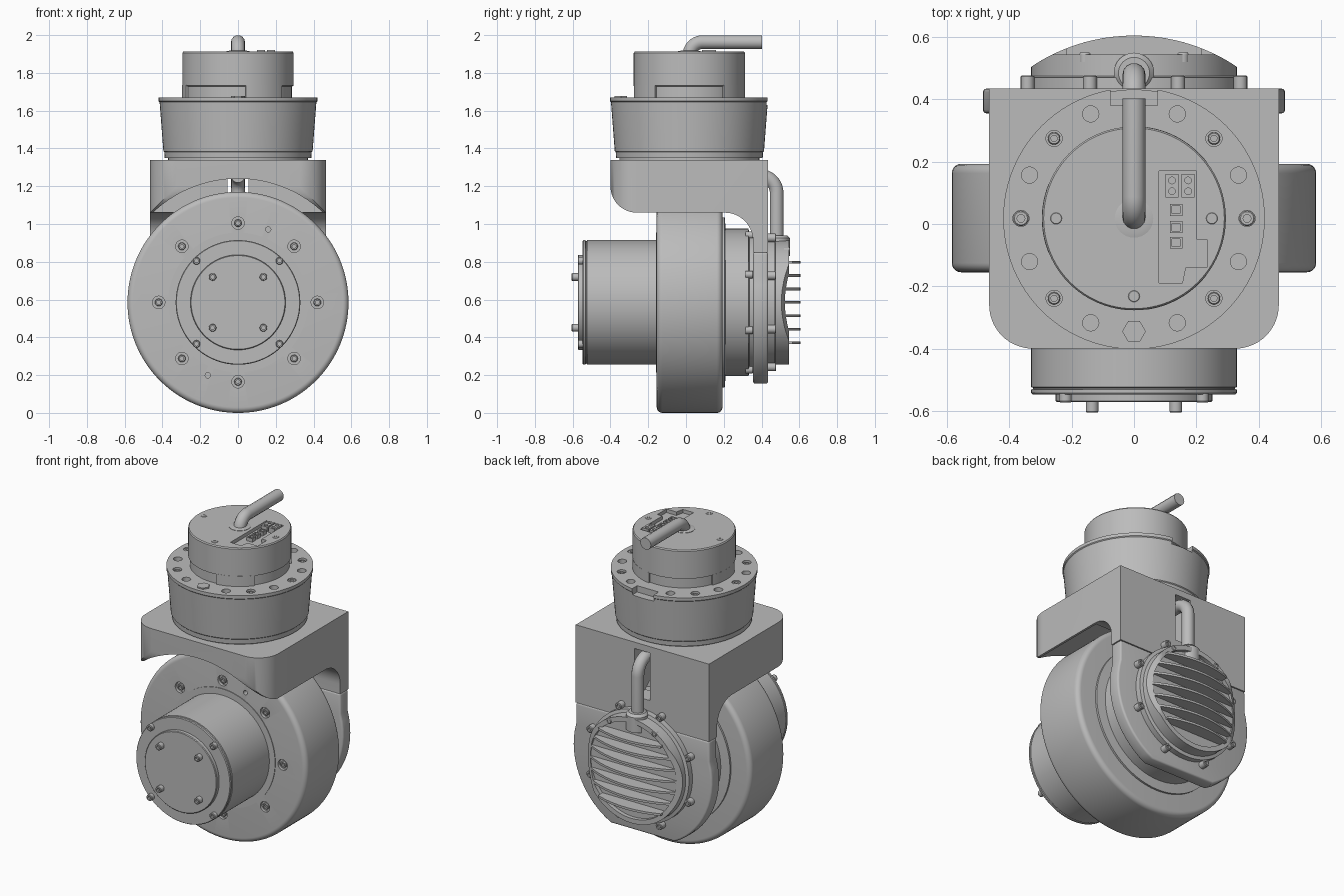
import bpy, bmesh
from math import sin, cos, radians, sqrt, pi
from mathutils import Vector, Matrix

if "Cube" in bpy.data.objects:
    bpy.data.objects.remove(bpy.data.objects["Cube"])

metal = bpy.data.materials.new("brushed grey")
metal.use_nodes = True
metal.diffuse_color = (0.5, 0.5, 0.5, 1)
metal.node_tree.nodes["Principled BSDF"].inputs["Base Color"].default_value = (0.5, 0.5, 0.5, 1)

AXLE = 0.585      # height of the wheel axis
TURRET = 0.018    # y of the turret axis


# --- helpers ---
def finish(name, bm):
    bmesh.ops.remove_doubles(bm, verts=bm.verts, dist=1e-5)
    bmesh.ops.recalc_face_normals(bm, faces=bm.faces)
    mesh = bpy.data.meshes.new(name)
    bm.to_mesh(mesh)
    bm.free()
    mesh.materials.append(metal)
    ob = bpy.data.objects.new(name, mesh)
    bpy.context.collection.objects.link(ob)
    return ob


def lathe(name, profile, spots=((0, 0, 0),), axis="z", steps=96):
    """Revolve (radius, height) points and repeat the solid at each spot."""
    bm = bmesh.new()
    for spot in spots:
        vs = [bm.verts.new((r, 0, h)) for r, h in profile]
        es = [bm.edges.new(pair) for pair in zip(vs, vs[1:])]
        made = bmesh.ops.spin(bm, geom=vs + es, cent=(0, 0, 0), axis=(0, 0, 1),
                              angle=2 * pi, steps=steps, use_merge=True)
        done = set(vs)
        for v in bm.verts:
            if not v.tag:
                done.add(v)
        for v in done:
            x, y, z = v.co
            v.co = Vector((x, z, y) if axis == "y" else (x, y, z)) + Vector(spot)
            v.tag = True
    return finish(name, bm)


def disc(name, r, a, b, spots, axis, steps=96, edge=0.0):
    """Solid cylinder from a to b with an optional chamfer on both rims."""
    prof = [(0, a), (r - edge, a), (r, a + edge), (r, b - edge), (r - edge, b), (0, b)]
    if not edge:
        prof = [(0, a), (r, a), (r, b), (0, b)]
    return lathe(name, prof, spots, axis, steps)


def prism(name, outline, a, b, axis):
    """Extrude a 2D outline along x (y,z), y (x,z) or z (x,y)."""
    put = {"x": lambda p, h: (h, *p), "y": lambda p, h: (p[0], h, p[1]),
           "z": lambda p, h: (*p, h)}[axis]
    bm = bmesh.new()
    low = bm.faces.new([bm.verts.new(put(p, a)) for p in outline])
    top = bmesh.ops.extrude_face_region(bm, geom=[low])["geom"]
    move = Vector(put((0, 0), b - a))
    bmesh.ops.translate(bm, vec=move, verts=[v for v in top if isinstance(v, bmesh.types.BMVert)])
    return finish(name, bm)


def box(name, x0, x1, y0, y1, z0, z1):
    return prism(name, [(x0, y0), (x1, y0), (x1, y1), (x0, y1)], z0, z1, "z")


def arc(cx, cy, r, a0, a1, n=14):
    return [(cx + r * cos(radians(a0 + (a1 - a0) * i / n)),
             cy + r * sin(radians(a0 + (a1 - a0) * i / n))) for i in range(n + 1)]


def bake(ob):
    mesh = bpy.data.meshes.new_from_object(ob.evaluated_get(bpy.context.evaluated_depsgraph_get()))
    ob.modifiers.clear()
    ob.data = mesh


def cut(ob, tool, how="DIFFERENCE"):
    mod = ob.modifiers.new("cut", "BOOLEAN")
    mod.operation, mod.object, mod.solver = how, tool, "EXACT"
    bake(ob)
    bpy.data.objects.remove(tool)


def bevel(ob, width, n=3):
    mod = ob.modifiers.new("bevel", "BEVEL")
    mod.width, mod.segments, mod.limit_method, mod.angle_limit = width, n, "ANGLE", radians(50)
    bake(ob)


def ring(r, n, start, plane_y=None, z=0, skip=()):
    """Spots on a circle, round the wheel axis if plane_y is given, else round the turret."""
    pts = [(r * cos(a), r * sin(a)) for i in range(n) if i not in skip
           for a in [radians(start) + 2 * pi * i / n]]
    if plane_y is not None:
        return [(u, plane_y, AXLE + v) for u, v in pts]
    return [(u, TURRET + v, z) for u, v in pts]


def bolts(name, spots, r, h, axis):
    s = 1 if h > 0 else -1
    d = 0.012 * s
    lathe(name, [(0, 0), (r, 0), (r, h - d / 3), (r * 0.85, h), (r * 0.5, h),
                 (r * 0.5, h - d), (0, h - d)], spots, axis, 16)


axle = [(0, 0, AXLE)]
mast = [(0, TURRET, 0)]

# --- wheel with rounded shoulders and recessed bolts ---
R, F, B, c = AXLE, -0.155, 0.193, 0.03
wheel = lathe("wheel", [(0, F)] + arc(R - c, F + c, c, -90, 0, 6)
              + arc(R - c, B - c, c, 0, 90, 6) + [(0, B)], axle, "y", 128)
cut(wheel, disc("drill", 0.033, -0.02, 0.018, ring(0.42, 8, 0, F), "y", 24))
cut(wheel, disc("drill", 0.014, -0.02, 0.03, ring(0.418, 2, 67.5, F), "y", 16))
bolts("wheel_bolts", ring(0.42, 8, 0, F + 0.018), 0.02, -0.014, "y")

# --- front drive housing ---
lathe("front_housing", [(0, -0.15), (0.37, -0.15), (0.37, -0.159), (0.33, -0.159), (0.33, -0.524),
                        (0.324, -0.526), (0.324, -0.53), (0.33, -0.532), (0.33, -0.542),
                        (0.326, -0.547), (0, -0.547)], axle, "y")
disc("front_cap", 0.252, -0.572, -0.54, axle, "y", edge=0.004)
bolts("housing_bolts", ring(0.311, 4, 45, -0.545), 0.02, -0.028, "y")
bolts("cap_bolts", ring(0.19, 4, 45, -0.57), 0.02, -0.036, "y")

# --- rear drive between wheel and bracket ---
lathe("rear_drive", [(0, 0.18), (0.45, 0.18), (0.45, 0.205), (0.39, 0.21), (0.39, 0.33),
                     (0.375, 0.335), (0.375, 0.36), (0, 0.36)], axle, "y")
bolts("drive_bolts", ring(0.385, 8, 22.5, 0.315), 0.02, 0.04, "y")

# --- bracket: top block curving into the rear plate, arched over the wheel ---
side = ([(-0.4, 1.34)] + arc(-0.26, 1.2, 0.14, 180, 270)
        + arc(0.205, 0.91, 0.15, 90, 0) + [(0.355, 0.85), (0.435, 0.85), (0.435, 1.34)])
bracket = prism("bracket", side, -0.465, 0.465, "x")
plan = (arc(-0.325, -0.26, 0.14, 180, 270) + arc(0.325, -0.26, 0.14, 270, 360)
        + [(0.465, 0.5), (-0.465, 0.5)])
cut(bracket, prism("plan", plan, 0.5, 1.5, "z"), "INTERSECT")
cut(bracket, disc("arch", 0.655, -0.6, 0.2, axle, "y", 128))
cut(bracket, box("slot", -0.055, 0.055, 0.1, 0.6, 1.0, 1.3))

plate = prism("rear_plate", [(-0.465, 0.85)] + arc(0, AXLE, 0.485, 163.5, 242.5)
              + arc(0, AXLE, 0.485, 297.5, 376.5) + [(0.465, 0.85)], 0.355, 0.435, "y")
bevel(plate, 0.012)

# --- rear cover with bowed cooling fins ---
bow = arc(0, 0.01, 0.595, 33, 147, 32)
cover = lathe("rear_cover", [(0, 0.43), (0.35, 0.43), (0.35, 0.47), (0.33, 0.475), (0.33, 0.545),
                             (0.3, 0.545), (0.3, 0.52), (0, 0.52)], axle, "y")
cut(cover, prism("bow", bow + [(-0.5, 0.3), (0.5, 0.3)], 0, 1.2, "z"), "INTERSECT")
for i in range(-3, 4):
    z = AXLE + i * 0.071
    half = sqrt(0.305 ** 2 - (i * 0.071) ** 2)
    top = [(half * t / 12, 0.01 + sqrt(0.595 ** 2 - (half * t / 12) ** 2)) for t in range(12, -13, -1)]
    prism("cooling_fin", [(-half, 0.49), (half, 0.49)] + top, z - 0.007, z + 0.007, "z")
bolts("cover_bolts", ring(0.37, 8, 22.5, 0.43), 0.022, 0.047, "y")
bolts("cover_inner_bolts", ring(0.315, 2, 60, 0.52, skip=(1,)) + ring(0.315, 1, 120, 0.52),
      0.018, 0.03, "y")
lathe("cable_boss", [(0, 0.83), (0.065, 0.83), (0.065, 0.925), (0.05, 0.94), (0, 0.94)],
      [(0, 0.485, 0)], "z", 32)


# --- cables ---
def cable(name, pts):
    curve = bpy.data.curves.new(name, "CURVE")
    curve.dimensions, curve.bevel_depth = "3D", 0.037
    curve.bevel_resolution, curve.use_fill_caps = 5, True
    line = curve.splines.new("POLY")
    line.points.add(len(pts) - 1)
    for p, (y, z) in zip(line.points, pts):
        p.co = (0, y, z, 1)
    tube = bpy.data.objects.new(name, curve)
    bpy.context.collection.objects.link(tube)
    mesh = bpy.data.meshes.new_from_object(tube.evaluated_get(bpy.context.evaluated_depsgraph_get()))
    bpy.data.objects.remove(tube)
    mesh.materials.clear()
    mesh.materials.append(metal)
    bpy.context.collection.objects.link(bpy.data.objects.new(name, mesh))


cable("rear_cable", [(0.48, 0.9)] + arc(0.39, 1.165, 0.09, 0, 90, 10) + [(0.25, 1.255)])
cable("top_cable", [(TURRET, 1.88)] + arc(TURRET + 0.07, 1.893, 0.07, 180, 90, 10) + [(0.403, 1.963)])

# --- turret: tapered flange with holes and a rear notch ---
lathe("turret_foot", [(0, 1.33), (0.37, 1.33), (0.37, 1.352), (0, 1.352)], mast)
flange = lathe("turret_flange", [(0, 1.35), (0.388, 1.35), (0.39, 1.38), (0.395, 1.385), (0.415, 1.645),
                                 (0.42, 1.65), (0.42, 1.67), (0, 1.67)], mast)
holes = ring(0.363, 16, 0, z=1.67, skip=(4, 12))
cut(flange, disc("drill", 0.026, -0.03, 0.03, holes, "z", 20))
cut(flange, box("notch", -0.075, 0.075, 0.38, 0.5, 1.63, 1.7))
bolts("flange_bolts", ring(0.363, 4, 45, z=1.64), 0.02, 0.022, "z")
bolts("flange_side_bolts", ring(0.363, 2, 0, z=1.64), 0.025, 0.029, "z")
disc("flange_hex_plug", 0.038, 1.66, 1.678, [(0, -0.345, 0)], "z", 6)

# --- turret motor with stepped base and connector recess ---
motor = lathe("turret_motor", [(0, 1.66), (0.285, 1.66), (0.285, 1.728), (0.295, 1.732),
                               (0.295, 1.905), (0.29, 1.912), (0, 1.912)], mast)
recess = [(0.08, -0.19), (0.155, -0.19), (0.165, -0.14), (0.235, -0.14), (0.235, -0.05),
          (0.2, -0.05), (0.2, 0.17), (0.08, 0.17)]
cut(motor, prism("recess", recess, 1.89, 1.95, "z"))
for a in (-60, 60, 180):
    prism("base_key", arc(0, TURRET, 0.296, a - 22, a + 22) + arc(0, TURRET, 0.2, a + 22, a - 22),
          1.66, 1.735, "z")
bolts("motor_bolts", ring(0.25, 4, 0, z=1.91, skip=(1,)), 0.02, 0.004, "z")
lathe("cable_collar", [(0, 1.9), (0.062, 1.9), (0.062, 1.914), (0.045, 1.918), (0, 1.918)], mast, "z", 32)
for x in (0.122, 0.174):
    socket = box("power_socket", x - 0.021, x + 0.021, 0.085, 0.16, 1.88, 1.92)
    cut(socket, disc("pins", 0.011, 1.905, 1.95, [(x, 0.105, 0), (x, 0.14, 0)], "z", 12))
for y in (0.045, -0.01, -0.06):
    socket = box("signal_socket", 0.115, 0.155, y - 0.019, y + 0.019, 1.88, 1.912)
    cut(socket, box("mouth", 0.122, 0.148, y - 0.012, y + 0.012, 1.9, 1.95))

# --- smooth the round surfaces, keep edges crisp ---
bpy.ops.object.select_all(action="DESELECT")
for ob in bpy.context.collection.objects:
    if ob.type == "MESH" and ob.data.materials and ob.data.materials[0] == metal:
        ob.select_set(True)
        bpy.context.view_layer.objects.active = ob
bpy.ops.object.shade_smooth_by_angle(angle=radians(32))
